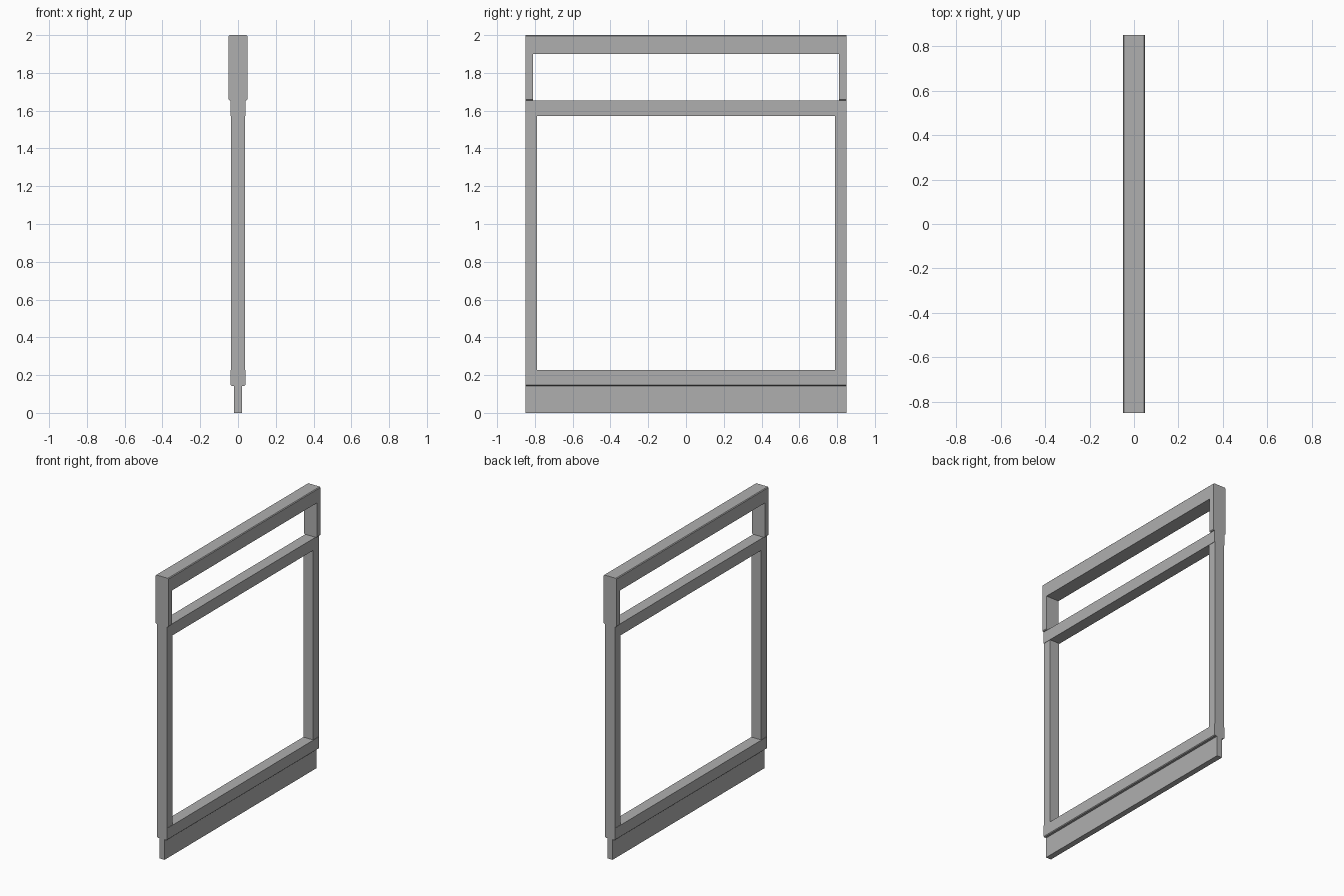
import bpy
import bmesh

cube = bpy.data.objects.get("Cube")
if cube:
    bpy.data.objects.remove(cube, do_unlink=True)

# Single grey finish
grey = bpy.data.materials.new("plain grey")
grey.use_nodes = True
grey.diffuse_color = (0.43, 0.43, 0.43, 1)
grey.node_tree.nodes["Principled BSDF"].inputs["Base Color"].default_value = grey.diffuse_color

HALF = 0.85  # half the length of the frame


def bar(name, width, y_range, z_range, eased=()):
    """Box centred on x; 'top' and 'bottom' in eased bevel the long edges there."""
    (y0, y1), (z0, z1) = y_range, z_range
    bm = bmesh.new()
    bmesh.ops.create_cube(bm, size=1)
    for v in bm.verts:
        v.co.x *= width
        v.co.y = y0 + (v.co.y + 0.5) * (y1 - y0)
        v.co.z = z0 + (v.co.z + 0.5) * (z1 - z0)
    levels = {"top": z1, "bottom": z0}
    edges = [e for e in bm.edges for side in eased
             if all(abs(v.co.z - levels[side]) < 1e-4 for v in e.verts)
             and abs(e.verts[0].co.x - e.verts[1].co.x) < 1e-4]
    if edges:
        bmesh.ops.bevel(bm, geom=edges, offset=0.005, segments=1, affect='EDGES')
    mesh = bpy.data.meshes.new(name)
    bm.to_mesh(mesh)
    bm.free()
    mesh.materials.append(grey)
    obj = bpy.data.objects.new(name, mesh)
    bpy.context.collection.objects.link(obj)
    return obj


# Horizontal members, bottom to top
span = (-HALF, HALF)
bar("base_plate", 0.04, span, (0, 0.143))
bar("lower_rail", 0.08, span, (0.143, 0.228), ["bottom"])
bar("middle_rail", 0.08, span, (1.572, 1.655))
bar("top_rail", 0.1, span, (1.9, 2), ["top"])

# Upright posts at both ends
for end, s in (("front", -1), ("back", 1)):
    def reach(thickness):
        return sorted((s * HALF, s * (HALF - thickness)))
    bar(end + "_main_post", 0.075, reach(0.062), (0.228, 1.572))
    bar(end + "_upper_post", 0.1, reach(0.04), (1.655, 1.9), ["bottom"])
